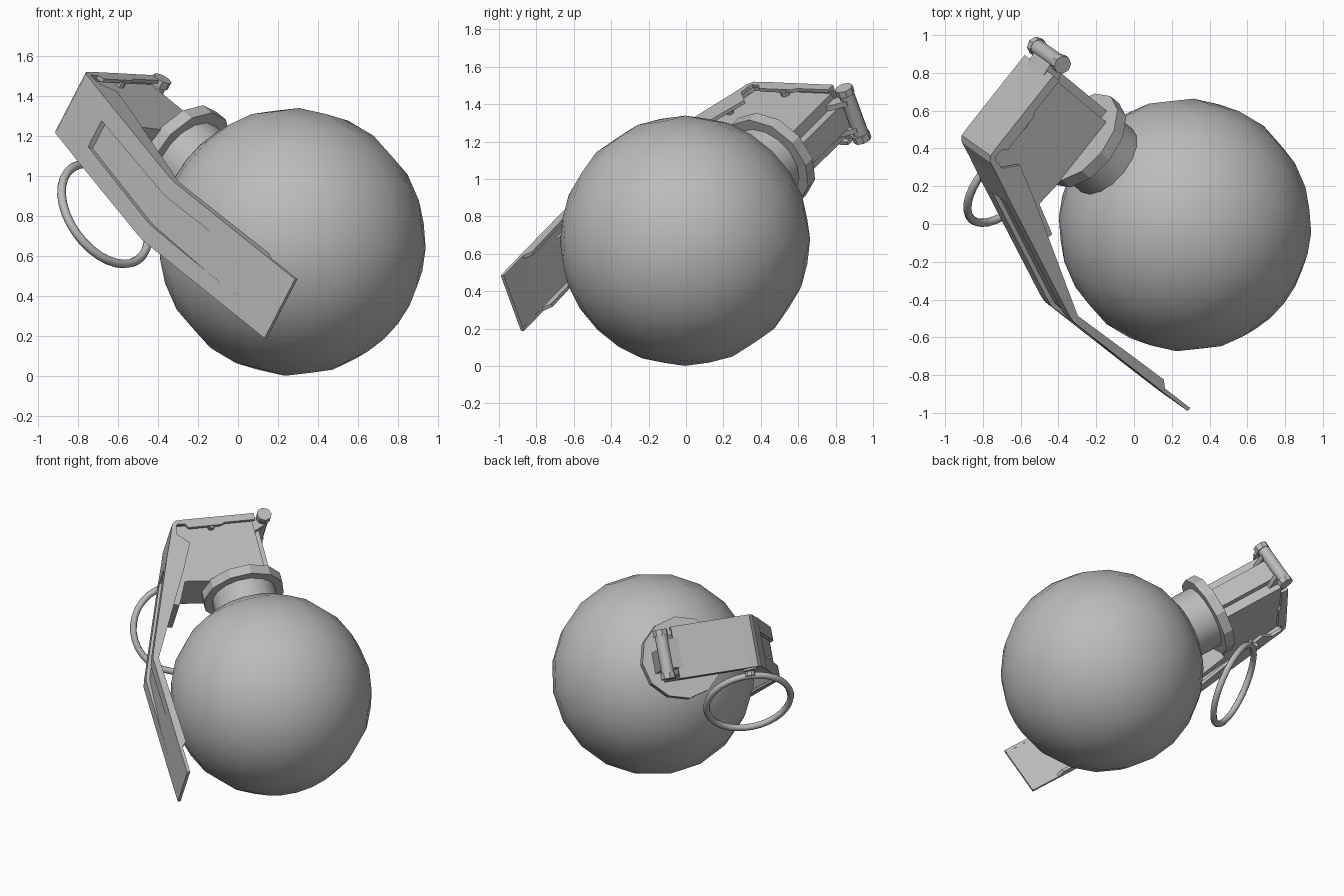
import bpy, bmesh, math
from mathutils import Vector, Matrix

if "Cube" in bpy.data.objects:
    bpy.data.objects.remove(bpy.data.objects["Cube"])

# Tilted local frame: u toward the hinge, v across the lever, t along the body axis
W = Vector((0.437, -0.31, 0.845)).normalized()
H = Vector((0.62, 0.78, -0.03))
H = (H - W * H.dot(W)).normalized()
A = W.cross(H)
CENTRE = Vector((0.27, -0.005, 0.67))
V0 = -0.02                                   # sideways offset of the head parts
FRAME = Matrix.Translation(CENTRE) @ Matrix((H, W, -A)).transposed().to_4x4()
FRAME = Matrix.Translation(CENTRE) @ Matrix((H, W, A)).transposed().to_4x4()

grey = bpy.data.materials.new("plain grey")
grey.diffuse_color = (0.5, 0.5, 0.5, 1)
grey.use_nodes = True
grey.node_tree.nodes["Principled BSDF"].inputs["Base Color"].default_value = grey.diffuse_color


def finish(name, bm, matrix=FRAME, smooth=None):
    bmesh.ops.recalc_face_normals(bm, faces=bm.faces)
    bm.transform(matrix)
    if matrix.determinant() < 0:
        bmesh.ops.reverse_faces(bm, faces=bm.faces)
    mesh = bpy.data.meshes.new(name)
    bm.to_mesh(mesh)
    bm.free()
    ob = bpy.data.objects.new(name, mesh)
    bpy.context.collection.objects.link(ob)
    mesh.materials.append(grey)
    if smooth:
        bpy.ops.object.select_all(action='DESELECT')
        ob.select_set(True)
        bpy.context.view_layer.objects.active = ob
        bpy.ops.object.shade_smooth_by_angle(angle=math.radians(smooth))
    return ob


def cylinder(name, radius, start, end, sides, smooth=None, radius2=None):
    start, end = Vector(start), Vector(end)
    d = end - start
    bm = bmesh.new()
    bmesh.ops.create_cone(bm, cap_ends=True, segments=sides, radius1=radius,
                          radius2=radius2 or radius, depth=d.length)
    bm.transform(Matrix.Translation((start + end) / 2) @ d.to_track_quat('Z', 'Y').to_matrix().to_4x4())
    return finish(name, bm, smooth=smooth)


def extrude_profile(name, points, v1, v2):
    """Solid from a (u, t) outline stretched across v."""
    bm = bmesh.new()
    face = bm.faces.new([bm.verts.new((u, v1, t)) for u, t in points])
    geom = bmesh.ops.extrude_face_region(bm, geom=[face])["geom"]
    moved = [g for g in geom if isinstance(g, bmesh.types.BMVert)]
    bmesh.ops.translate(bm, verts=moved, vec=(0, v2 - v1, 0))
    return finish(name, bm)


# Round body
bm = bmesh.new()
bmesh.ops.create_uvsphere(bm, u_segments=20, v_segments=12, radius=0.67)
finish("round_body", bm, smooth=40)

# Neck and collar
cylinder("neck", 0.215, (0, V0 / 2, 0.5), (0, V0 / 2, 0.82), 16, 40)
cylinder("collar", 0.275, (0, V0 / 2, 0.79), (0, V0 / 2, 0.86), 12)

# Fuse housing with a fin tucked behind the lever and a ridge on the hinge side
extrude_profile("fuse_housing", [(0.15, 1.3), (-0.37, 1.3), (-0.54, 0.70), (-0.49, 0.69),
                                 (-0.41, 0.87), (-0.2, 0.85), (0.15, 0.85)], V0 - 0.135, V0 + 0.135)
extrude_profile("housing_ridge", [(0.2, 1.3), (0.1, 1.3), (0.1, 0.86), (0.2, 0.86)],
                V0 - 0.07, V0 + 0.07)

# Lever: a folded sheet with side flanges and a pressed groove
HALF, TH = 0.175, 0.02
# u, t, flange depth, groove depth, groove half width
stations = [
    (0.16, 1.325, 0.05, 0, 0.077), (-0.05, 1.325, 0.05, 0, 0.077),
    (-0.08, 1.325, 0.065, 0, 0.077), (-0.30, 1.325, 0.065, 0, 0.077),
    (-0.32, 1.325, 0.035, 0, 0.077), (-0.38, 1.322, 0.03, 0, 0.077),
    (-0.408, 1.295, 0.03, 0, 0.077), (-0.43, 1.23, 0.04, 0, 0.077),
    (-0.445, 1.19, 0.135, 0, 0.077), (-0.515, 1.01, 0.125, 0, 0.077),
    (-0.516, 1.005, 0.125, 0.025, 0.077), (-0.765, 0.32, 0.045, 0.025, 0.085),
    (-0.779, 0.27, 0.04, 0.025, 0.085), (-0.77, -0.14, 0.05, 0.001, 0.09),
    (-0.764, -0.40, 0.055, 0, 0.09), (-0.763, -0.44, TH + 0.001, 0, 0.09),
    (-0.757, -0.64, TH + 0.001, 0, 0.09)]
bm = bmesh.new()
rings = []
for i, (u, t, f, r, g) in enumerate(stations):
    p, q = stations[max(i - 1, 0)], stations[min(i + 1, len(stations) - 1)]
    d = Vector((q[0] - p[0], q[1] - p[1])).normalized()
    n = Vector((-d.y, d.x))                  # points inward, toward the body
    half = [(g, TH + r), (g + 0.01, TH), (HALF - TH, TH), (HALF - TH, f),
            (HALF, f), (HALF, 0), (g, 0), (g, r)]
    section = half + [(-v, k) for v, k in reversed(half)]
    rings.append([bm.verts.new((u + n.x * k, v + V0, t + n.y * k)) for v, k in section])
for a, b in zip(rings, rings[1:]):
    for j in range(len(a)):
        k = (j + 1) % len(a)
        bm.faces.new((a[j], a[k], b[k], b[j]))
bm.faces.new(rings[0])
bm.faces.new(rings[-1])
finish("lever", bm)

# Hinge: tongue, pin and end knobs
extrude_profile("hinge_tongue", [(0.12, 1.324), (0.24, 1.345), (0.24, 1.31), (0.12, 1.29)],
                V0 - 0.1, V0 + 0.1)
cylinder("hinge_pin", 0.042, (0.235, V0 - 0.16, 1.32), (0.235, V0 + 0.16, 1.32), 10, 40)
for s in (-1, 1):
    cylinder("hinge_knob", 0.05, (0.235, V0 + s * 0.125, 1.315), (0.235, V0 + s * 0.165, 1.315), 8)
    extrude_profile("hinge_ear", [(0.14, 1.3), (0.25, 1.33), (0.25, 1.28), (0.14, 1.22)],
                    V0 + s * 0.07, V0 + s * 0.10)

# Small stud, and the safety pin that holds the ring
cylinder("stud", 0.025, (-0.14, 0.08, 1.27), (-0.14, 0.145, 1.27), 8, 40)
cylinder("safety_pin", 0.02, (-0.38, -0.21, 1.07), (-0.38, 0.13, 1.07), 8, 40)
cylinder("pin_eye", 0.034, (-0.38, -0.225, 1.07), (-0.38, -0.175, 1.07), 8, 40)

# Pull ring
bm = bmesh.new()
MAJ, MIN, NU, NV = 0.283, 0.022, 32, 8
grid = [[bm.verts.new(((MAJ + MIN * math.cos(b)) * math.cos(a),
                       (MAJ + MIN * math.cos(b)) * math.sin(a), MIN * math.sin(b)))
         for b in (2 * math.pi * j / NV for j in range(NV))]
        for a in (2 * math.pi * i / NU for i in range(NU))]
for i in range(NU):
    for j in range(NV):
        x, y = grid[i], grid[(i + 1) % NU]
        bm.faces.new((x[j], y[j], y[(j + 1) % NV], x[(j + 1) % NV]))
tilt = Vector((0.64, -0.61, 0.465)).to_track_quat('Z', 'Y').to_matrix().to_4x4()
finish("pull_ring", bm, Matrix.Translation((-0.665, 0.23, 0.81)) @ tilt, 60)
